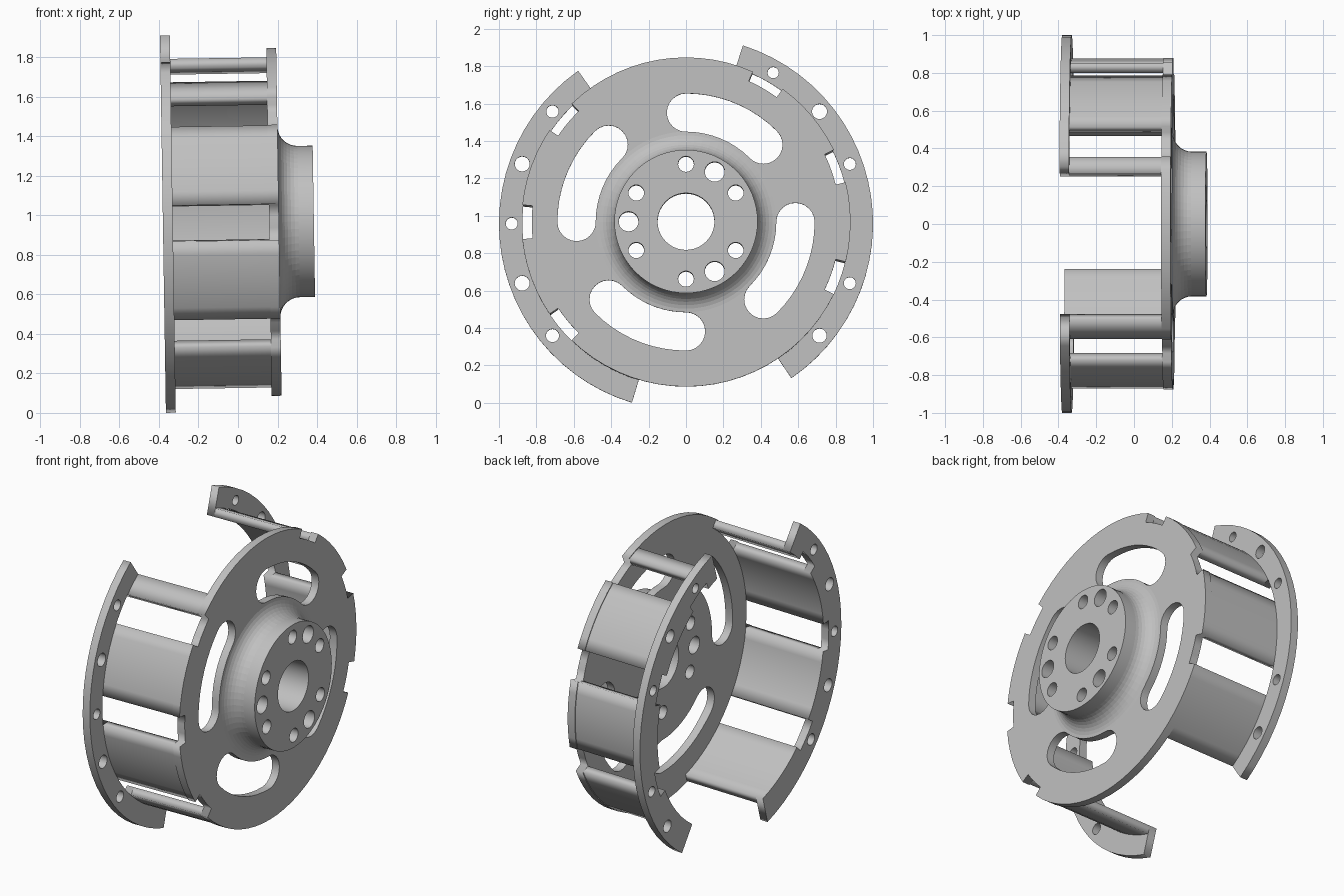
import bpy, bmesh, math
from mathutils import Matrix

if "Cube" in bpy.data.objects:
    bpy.data.objects.remove(bpy.data.objects["Cube"])

# One grey material
grey = bpy.data.materials.new("light_grey")
grey.diffuse_color = (0.53, 0.53, 0.53, 1)
grey.use_nodes = True
grey.node_tree.nodes["Principled BSDF"].inputs["Base Color"].default_value = grey.diffuse_color

# The axle runs along x, tipped back by just under one degree
AXES = Matrix(((0, 0, 1, 0), (1, 0, 0, 0), (0, 1, 0, 0), (0, 0, 0, 1)))
PLACE = Matrix.Translation((0, 0, 0.9635)) @ Matrix.Rotation(math.radians(-0.9), 4, 'Y') @ AXES

R_IN, R_SHELL, R_DISC, R_OUT = 0.825, 0.875, 0.88, 1.0
X_BACK, X_FLANGE, X_DISC, X_FACE, X_HUB = -0.38, -0.33, 0.157, 0.207, 0.384
R_HUB, FILLET = 0.383, 0.1


def pt(r, deg, c=(0, 0)):
    a = math.radians(deg)
    return (c[0] + r * math.cos(a), c[1] + r * math.sin(a))


def arc(r, a0, a1, step=5, c=(0, 0)):
    n = max(1, math.ceil(abs(a1 - a0) / step - 1e-6))
    return [pt(r, a0 + (a1 - a0) * i / n, c) for i in range(n + 1)]


def circle(r, c=(0, 0), n=24):
    return [pt(r, 360 * i / n, c) for i in range(n)]


def finish(name, bm):
    bmesh.ops.remove_doubles(bm, verts=bm.verts, dist=1e-5)
    bmesh.ops.recalc_face_normals(bm, faces=bm.faces)
    bm.transform(PLACE)
    me = bpy.data.meshes.new(name)
    bm.to_mesh(me)
    bm.free()
    me.materials.clear()
    me.materials.append(grey)
    ob = bpy.data.objects.new(name, me)
    bpy.context.collection.objects.link(ob)
    return ob


def plate(name, loops, x0, x1):
    """Flat outline with holes, extruded from x0 to x1 along the axle."""
    cu = bpy.data.curves.new(name + "_outline", 'CURVE')
    cu.dimensions = '2D'
    cu.fill_mode = 'BOTH'
    cu.extrude = (x1 - x0) / 2
    for loop in loops:
        sp = cu.splines.new('POLY')
        sp.points.add(len(loop) - 1)
        for p, (u, v) in zip(sp.points, loop):
            p.co = (u, v, 0, 1)
        sp.use_cyclic_u = True
    tmp = bpy.data.objects.new(name + "_outline", cu)
    bpy.context.collection.objects.link(tmp)
    dg = bpy.context.evaluated_depsgraph_get()
    me = bpy.data.meshes.new_from_object(tmp.evaluated_get(dg))
    bm = bmesh.new()
    bm.from_mesh(me)
    bm.transform(Matrix.Translation((0, 0, (x0 + x1) / 2)))
    bpy.data.objects.remove(tmp)
    bpy.data.curves.remove(cu)
    bpy.data.meshes.remove(me)
    return finish(name, bm)


# Hub holes: every 30 degrees with three left out, three of them larger
hub_holes = [circle(0.152, n=40)]
for a in range(0, 360, 30):
    if a not in (0, 120, 240):
        hub_holes.append(circle(0.053 if a in (60, 180, 300) else 0.042, pt(0.307, a)))

# Four curved slots in the disc
slots = []
for a in (-45, 45, 135, 225):
    r, w = 0.585, 0.1025
    slots.append(arc(r + w, a, a + 45)
                 + arc(w, a + 45, a + 225, 15, pt(r, a + 45))[1:]
                 + arc(r - w, a + 45, a)[1:]
                 + arc(w, a + 180, a + 360, 15, pt(r, a))[1:-1])

# Disc with a notched rim
rim, prev = [], -26
for mid in (-20, 20, 60, 140, 180, 220):
    if mid > -20:
        rim += arc(R_DISC, prev, mid - 6)
    rim += arc(R_IN, mid - 6, mid + 6)
    prev = mid + 6
rim += arc(R_DISC, prev, 360 - 26)
plate("disc", [rim] + slots + hub_holes, X_DISC, X_FACE)

# Hub boss
plate("hub", [circle(R_HUB, n=64)] + hub_holes, X_FACE, X_HUB)

# Rounded fillet at the foot of the hub
bm = bmesh.new()
profile = []
for i in range(9):
    t = math.pi / 2 * i / 8
    profile.append((R_HUB + FILLET * (1 - math.sin(t)), X_FACE + FILLET * (1 - math.cos(t))))
profile.append((R_HUB, X_FACE))
N = 64
rings = [[bm.verts.new((*pt(r, 360 * j / N), x)) for r, x in profile] for j in range(N)]
for j in range(N):
    a, b = rings[j], rings[(j + 1) % N]
    for i in range(len(profile)):
        k = (i + 1) % len(profile)
        bm.faces.new((a[i], a[k], b[k], b[i]))
finish("hub_fillet", bm)

# Two sides: wall panels between windows, and a drilled flange (angle, hole radius)
sides = {
    "right": ([(-55.7, -26), (-14, 14), (26, 54), (66, 72.3)],
              [(60, .03), (40, .04), (20, .032), (-20, .032), (-40, .038)]),
    "left": ([(125.2, 134), (146, 174), (186, 214), (226, 253.2)],
             [(140, .033), (160, .04), (180, .032), (200, .04), (220, .035)]),
}
for side, (panels, holes) in sides.items():
    for i, (a0, a1) in enumerate(panels):
        plate(f"{side}_wall_panel_{i + 1}",
              [arc(R_SHELL, a0, a1) + arc(R_IN, a1, a0)], X_FLANGE, X_DISC)
    # flange outline reaches inward behind each panel
    outline = arc(R_OUT, panels[0][0], panels[-1][1])
    for i in range(len(panels) - 1, -1, -1):
        outline += arc(R_IN, panels[i][1], panels[i][0])
        if i:
            outline += arc(R_SHELL, panels[i][0], panels[i - 1][1])
    plate(f"{side}_flange", [outline] + [circle(r, pt(0.932, a)) for a, r in holes],
          X_BACK, X_FLANGE)
